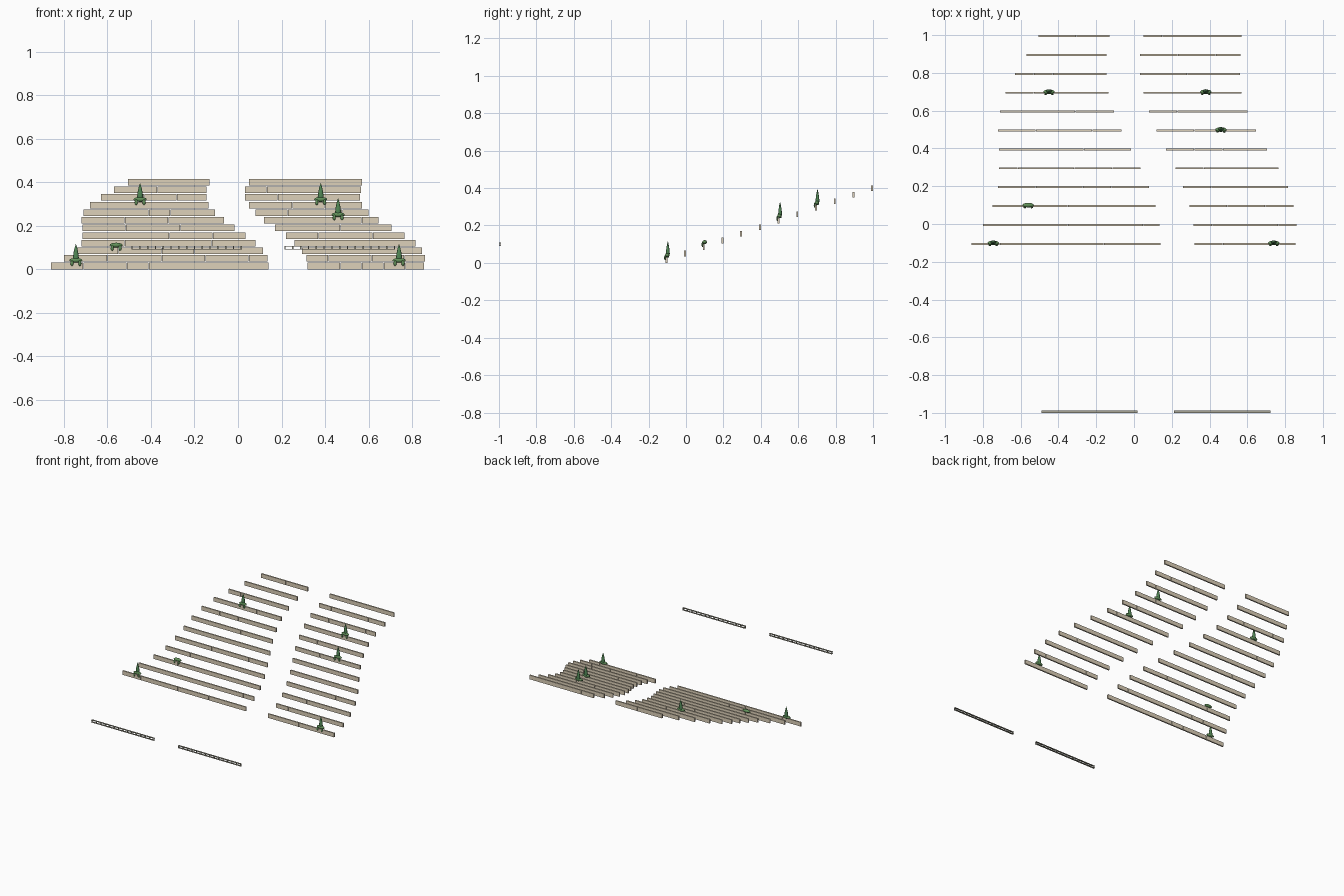
import bpy, random
from mathutils import Matrix
import bmesh

random.seed(4)
cube = bpy.data.objects.get("Cube")
if cube:
    bpy.data.objects.remove(cube, do_unlink=True)


def material(name, rgb):
    m = bpy.data.materials.new(name)
    m.use_nodes = True
    m.diffuse_color = (*rgb, 1)
    m.node_tree.nodes["Principled BSDF"].inputs["Base Color"].default_value = (*rgb, 1)
    return m


STONE = material("pale limestone", (0.73, 0.64, 0.49))
RAIL = material("weathered grey stone", (0.40, 0.39, 0.31))
LEAF = material("cypress green", (0.08, 0.24, 0.09))
SHRUB = material("shrub green", (0.12, 0.28, 0.10))


def add_box(bm, x0, x1, y0, y1, z0, z1):
    mat = Matrix.Translation(((x0 + x1) / 2, (y0 + y1) / 2, (z0 + z1) / 2))
    bmesh.ops.create_cube(bm, size=1, matrix=mat @ Matrix.Diagonal((x1 - x0, y1 - y0, z1 - z0, 1)))


def add_blob(bm, centre, radii):
    mat = Matrix.Translation(centre) @ Matrix.Diagonal((*radii, 1))
    bmesh.ops.create_icosphere(bm, subdivisions=3, radius=1, matrix=mat)


def finish(bm, name, mat, smooth=False):
    for face in bm.faces:
        face.smooth = smooth
    me = bpy.data.meshes.new(name)
    bm.to_mesh(me)
    bm.free()
    me.materials.append(mat)
    ob = bpy.data.objects.new(name, me)
    bpy.context.collection.objects.link(ob)


STEP, HEIGHT, HALF = 0.035, 0.03, 0.005


def row_y(i):
    return -0.105 + 0.1 * i


# Terrace walls, each a run of long blocks with narrow joints
def wall(name, x0, x1, i):
    bm = bmesh.new()
    x = x0
    while x < x1:
        end = x + random.choice((0.1, 0.15, 0.2, 0.25))
        if x1 - end < 0.07:
            end = x1
        add_box(bm, x, end - (0.0015 if end < x1 else 0),
                row_y(i) - HALF, row_y(i) + HALF, STEP * i, STEP * i + HEIGHT)
        x = end
    finish(bm, name, STONE)


# Outer and inner ends of the two walls on every level, lowest first
levels = [
    (-0.86, 0.14, 0.32, 0.855), (-0.80, 0.135, 0.315, 0.86),
    (-0.75, 0.115, 0.295, 0.845), (-0.72, 0.08, 0.26, 0.815),
    (-0.715, 0.035, 0.22, 0.765), (-0.715, -0.015, 0.17, 0.705),
    (-0.72, -0.065, 0.12, 0.645), (-0.71, -0.105, 0.08, 0.60),
    (-0.68, -0.135, 0.05, 0.57), (-0.63, -0.145, 0.033, 0.56),
    (-0.57, -0.145, 0.033, 0.565), (-0.505, -0.13, 0.05, 0.57),
]
for i, (a, b, c, d) in enumerate(levels):
    wall(f"right_terrace_wall_{i + 1}", a, b, i)
    wall(f"left_terrace_wall_{i + 1}", c, d, i)


# Low open balustrade in front of the terraces
def railing(name, x0, x1):
    bm = bmesh.new()
    y0, y1, z0, z1, t = -1.0, -0.988, 0.09, 0.108, 0.003
    add_box(bm, x0, x1, y0, y1, z0, z0 + t)
    add_box(bm, x0, x1, y0, y1, z1 - t, z1)
    bays = 14
    for k in range(bays + 1):
        x = x0 + t + (x1 - x0 - 2 * t) * k / bays
        add_box(bm, x - t, x + t, y0 + t, y1 - t, z0 + t, z1 - t)
    finish(bm, name, RAIL)


railing("right_railing", -0.49, 0.018)
railing("left_railing", 0.213, 0.722)


# Wide shrub sitting on a wall, with two sprays hanging over the front
def shrub(name, x, i):
    y, z = row_y(i), STEP * i + HEIGHT
    bm = bmesh.new()
    add_blob(bm, (x, y + 0.005, z + 0.011), (0.03, 0.012, 0.011))
    for dx in (-0.018, 0.018):
        add_blob(bm, (x + dx, y - 0.007, z - 0.002), (0.007, 0.005, 0.013))
    finish(bm, name, SHRUB, smooth=True)


# Slim cypress spire, flatter front to back, rising out of a shrub
def cypress(name, x, i):
    base = Matrix.Translation((x, row_y(i) + 0.008, STEP * i + HEIGHT))
    base = base @ Matrix.Diagonal((1, 0.75, 1, 1))
    bm = bmesh.new()
    profile = [(0.008, 0), (0.014, 0.02), (0.011, 0.045), (0.006, 0.068), (0, 0.087)]
    for (r0, h0), (r1, h1) in zip(profile, profile[1:]):
        bmesh.ops.create_cone(bm, segments=16, radius1=r0, radius2=r1, depth=h1 - h0,
                              matrix=base @ Matrix.Translation((0, 0, (h0 + h1) / 2)))
    bmesh.ops.remove_doubles(bm, verts=bm.verts, dist=0.0001)
    finish(bm, name, LEAF, smooth=True)


plants = [(-0.745, 0), (0.74, 0), (0.46, 6), (-0.45, 8), (0.38, 8)]
for n, (x, i) in enumerate(plants, 1):
    shrub(f"cypress_shrub_{n}", x, i)
    cypress(f"cypress_{n}", x, i)
shrub("lone_shrub", -0.56, 2)
